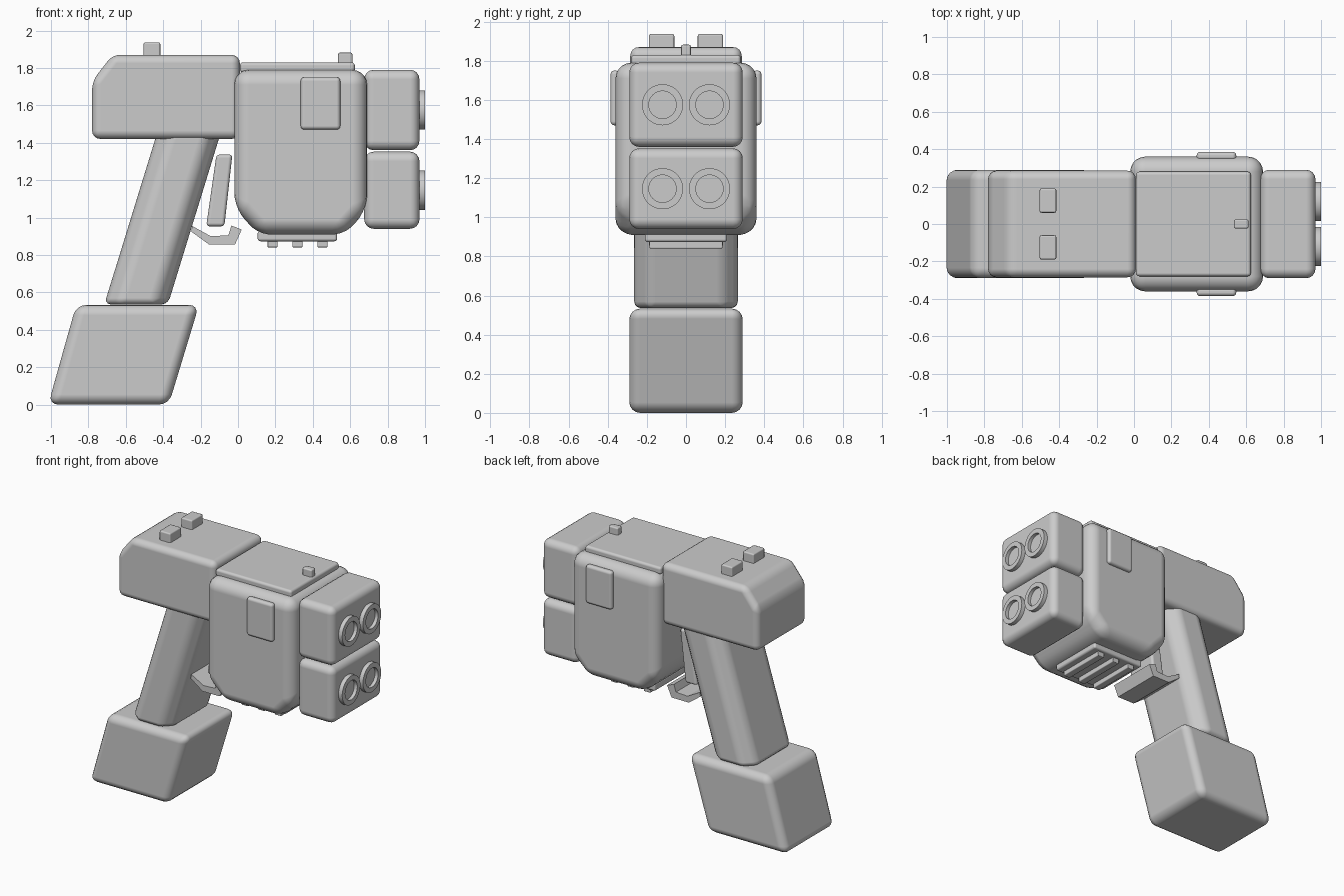
import bpy, bmesh, math
from mathutils import Matrix

if "Cube" in bpy.data.objects:
    bpy.data.objects.remove(bpy.data.objects["Cube"])


def finish(name, bm, bevel=0.0, segments=4):
    bmesh.ops.remove_doubles(bm, verts=bm.verts, dist=1e-5)
    bmesh.ops.recalc_face_normals(bm, faces=bm.faces)
    mesh = bpy.data.meshes.new(name)
    bm.to_mesh(mesh)
    bm.free()
    ob = bpy.data.objects.new(name, mesh)
    bpy.context.collection.objects.link(ob)
    bpy.ops.object.select_all(action='DESELECT')
    ob.select_set(True)
    bpy.context.view_layer.objects.active = ob
    if bevel:
        bpy.ops.object.shade_smooth()
        m = ob.modifiers.new("round_edges", 'BEVEL')
        m.width, m.segments = bevel, segments
        m.limit_method, m.angle_limit = 'ANGLE', math.radians(15)
        m.harden_normals = True
    else:
        bpy.ops.object.shade_smooth_by_angle(angle=math.radians(30))
    return ob


def loft(name, loop_a, loop_b, bevel=0.0, segments=4):
    """Solid between two matching loops of points."""
    bm = bmesh.new()
    a = [bm.verts.new(p) for p in loop_a]
    b = [bm.verts.new(p) for p in loop_b]
    bm.faces.new(a)
    bm.faces.new(b)
    n = len(a)
    for i in range(n):
        j = (i + 1) % n
        bm.faces.new((a[i], a[j], b[j], b[i]))
    return finish(name, bm, bevel, segments)


def prism(name, profile, y0, y1, bevel=0.0, segments=4):
    """Side profile (x, z) extruded from y0 to y1."""
    return loft(name, [(x, y0, z) for x, z in profile],
                [(x, y1, z) for x, z in profile], bevel, segments)


def box(name, x0, x1, y0, y1, z0, z1, bevel=0.0, segments=3):
    return prism(name, [(x0, z0), (x1, z0), (x1, z1), (x0, z1)], y0, y1, bevel, segments)


# Main bodies
prism("rear_body", [(-0.78, 1.42), (0.01, 1.42), (0.01, 1.87), (-0.67, 1.87), (-0.78, 1.73)],
      -0.285, 0.285, 0.045)
prism("front_body", [(-0.02, 1.05), (0.11, 0.91), (0.57, 0.91), (0.69, 1.04),
                     (0.69, 1.79), (-0.02, 1.79)], -0.36, 0.36, 0.08, 5)
box("top_plate", 0.01, 0.625, -0.28, 0.28, 1.775, 1.83, 0.018)

# Front pods with ringed barrels
for tag, z0, z1 in (("upper", 1.36, 1.79), ("lower", 0.94, 1.352)):
    box(tag + "_pod", 0.675, 0.97, -0.29, 0.29, z0, z1, 0.05, 4)
    for side, y in (("left", -0.12), ("right", 0.12)):
        bm = bmesh.new()
        pts = [(0.95, 0.105), (1.0, 0.105), (1.0, 0.07), (0.975, 0.07), (0.975, 0.0)]
        vs = [bm.verts.new((x, r, 0)) for x, r in pts]
        es = [bm.edges.new(e) for e in zip(vs, vs[1:])]
        bmesh.ops.spin(bm, geom=vs + es, cent=(0, 0, 0), axis=(1, 0, 0),
                       angle=math.tau, steps=40)
        bm.transform(Matrix.Translation((0, y, (z0 + z1) / 2)))
        finish(f"{tag}_{side}_barrel", bm)

# Mirrored side pads and rear sights
for side, s in (("left", -1), ("right", 1)):
    ya, yb = sorted((s * 0.34, s * 0.386))
    box(side + "_side_pad", 0.335, 0.547, ya, yb, 1.47, 1.75, 0.02)
    # pads get rounded upright corners from their bevel
    ya, yb = sorted((s * 0.06, s * 0.19))
    box(side + "_rear_sight", -0.505, -0.415, ya, yb, 1.85, 1.937, 0.01, 2)
box("front_sight", 0.535, 0.612, -0.025, 0.025, 1.82, 1.882, 0.01, 2)

# Vent plate and slats under the front body
box("vent_plate", 0.105, 0.53, -0.21, 0.21, 0.873, 0.93, 0.015)
for i, x in enumerate((0.185, 0.318, 0.452)):
    box(f"vent_slat_{i + 1}", x - 0.027, x + 0.027, -0.187, 0.187, 0.84, 0.89, 0.006, 2)


# Slanted grip with chamfered long edges
def octagon(x0, x1, h, c, z):
    return [(x0 + c, -h, z), (x1 - c, -h, z), (x1, -h + c, z), (x1, h - c, z),
            (x1 - c, h, z), (x0 + c, h, z), (x0, h - c, z), (x0, -h + c, z)]


loft("grip", octagon(-0.715, -0.375, 0.265, 0.075, 0.535),
     octagon(-0.43, -0.09, 0.265, 0.075, 1.46), 0.035, 3)

# Slanted battery base
prism("grip_base", [(-1.015, 0.0), (-0.37, 0.0), (-0.208, 0.533), (-0.865, 0.533)],
      -0.29, 0.29, 0.055)

# Trigger and guard
prism("trigger", [(-0.17, 0.953), (-0.073, 0.953), (-0.03, 1.337), (-0.115, 1.337)],
      -0.12, 0.12, 0.018, 3)
prism("trigger_guard", [(-0.25, 0.925), (-0.155, 0.856), (-0.016, 0.856), (0.02, 0.936),
                        (-0.035, 0.957), (-0.052, 0.905), (-0.145, 0.9), (-0.245, 0.955)],
      -0.19, 0.19)
